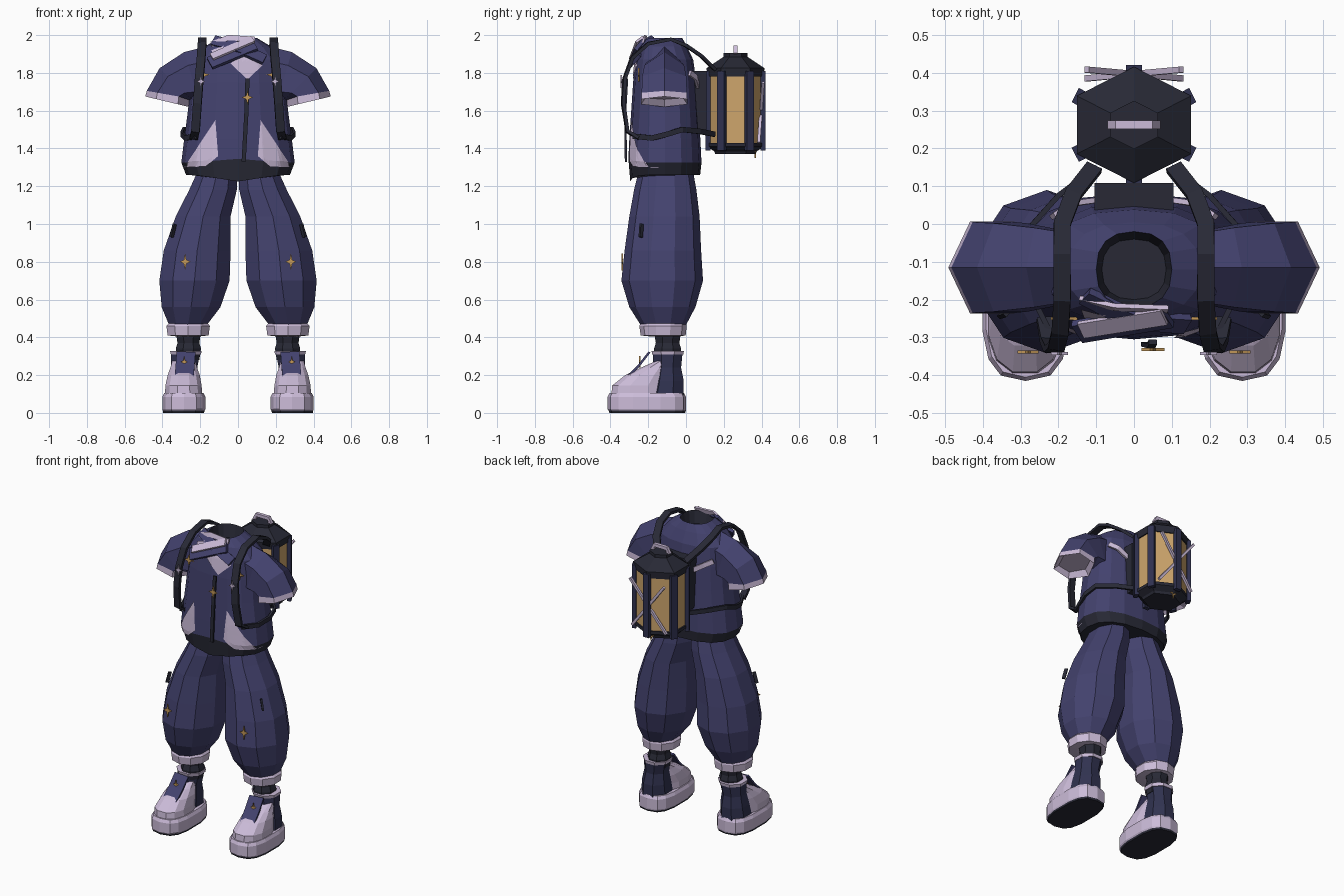
import bpy, bmesh, math
from mathutils import Vector
from mathutils.bvhtree import BVHTree

if "Cube" in bpy.data.objects:
    bpy.data.objects.remove(bpy.data.objects["Cube"])

PALETTE = {
    "navy": (0.056, 0.054, 0.155), "lavender": (0.60, 0.50, 0.69),
    "charcoal": (0.021, 0.022, 0.036), "amber": (0.62, 0.38, 0.15),
    "gold": (0.56, 0.32, 0.10), "slate": (0.030, 0.032, 0.080),
}
NAMES = list(PALETTE)
MATS = []
for n, c in PALETTE.items():
    m = bpy.data.materials.new(n)
    m.diffuse_color = (*c, 1)
    m.use_nodes = True
    m.node_tree.nodes["Principled BSDF"].inputs["Base Color"].default_value = m.diffuse_color
    MATS.append(m)


def finish(name, bm, mirror=False, recalc=True):
    if recalc:
        bmesh.ops.recalc_face_normals(bm, faces=bm.faces)
    me = bpy.data.meshes.new(name)
    bm.to_mesh(me)
    bm.free()
    for m in MATS:
        me.materials.append(m)
    ob = bpy.data.objects.new(name, me)
    bpy.context.collection.objects.link(ob)
    if mirror:
        mod = ob.modifiers.new("mirror", "MIRROR")
        mod.use_mirror_merge = False
    return ob


def loft_bm(rings, colours):
    """Skin a list of point rings; colours is one name or one per segment."""
    if isinstance(colours, str):
        colours = [colours] * (len(rings) - 1)
    bm = bmesh.new()
    vs = [[bm.verts.new(p) for p in r] for r in rings]
    n = len(vs[0])
    for a, b, c in zip(vs, vs[1:], colours):
        for i in range(n):
            j = (i + 1) % n
            bm.faces.new((a[i], a[j], b[j], b[i])).material_index = NAMES.index(c)
    bm.faces.new(vs[0]).material_index = NAMES.index(colours[0])
    bm.faces.new(vs[-1]).material_index = NAMES.index(colours[-1])
    bmesh.ops.recalc_face_normals(bm, faces=bm.faces)
    return bm


def loft(name, rings, colours, mirror=False):
    return finish(name, loft_bm(rings, colours), mirror)


def ring(z, x0, x1, y0, y1, n=10, e=2.0, turn=0.5, front_drop=0.0):
    """Horizontal superellipse ring; front_drop lowers its -y side."""
    pts = []
    for i in range(n):
        a = 2 * math.pi * (i + turn) / n
        c, s = math.cos(a), math.sin(a)
        u = math.copysign(abs(c) ** (2 / e), c)
        v = math.copysign(abs(s) ** (2 / e), s)
        drop = front_drop * max(0, -v) ** 3 * (1 - abs(u))
        pts.append(Vector(((x0 + x1) / 2 + u * (x1 - x0) / 2,
                           (y0 + y1) / 2 + v * (y1 - y0) / 2, z - drop)))
    return pts


def ribbon(name, path, side, width, thick, colour, mirror=False):
    """Flat strip along a path, with its width close to the side direction."""
    path = [Vector(p) for p in path]
    rings = []
    for i, p in enumerate(path):
        t = (path[min(i + 1, len(path) - 1)] - path[max(i - 1, 0)]).normalized()
        s = Vector(side)
        s = (s - t * s.dot(t)).normalized()
        k = t.cross(s) * thick / 2
        s = s * width / 2
        rings.append([p + s + k, p - s + k, p - s - k, p + s - k])
    return loft(name, rings, colour, mirror)


def star(name, x, y, z, w, h, colour, mirror=False):
    """Four-pointed sparkle plate facing the front."""
    rings = []
    for yy in (y - 0.004, y + 0.004):
        r = []
        for i in range(8):
            a, k = i * math.pi / 4, 0.5 if i % 2 == 0 else 0.17
            r.append(Vector((x + math.cos(a) * w * k, yy, z + math.sin(a) * h * k)))
        rings.append(r)
    return loft(name, rings, colour, mirror)


# Shirt body with dark waist lining and neck opening
shirt = [(1.26, .275, -.295, .075, .035), (1.325, .30, -.305, .082, -.02),
         (1.45, .285, -.30, .076, 0), (1.60, .265, -.29, .065, 0),
         (1.75, .25, -.28, .055, 0), (1.87, .235, -.265, .038, 0),
         (1.94, .175, -.245, .005, 0), (1.985, .10, -.22, -.02, .02),
         (1.90, .085, -.20, -.04, 0)]
bm = loft_bm([ring(z, -x, x, a, b, 16, 2.4, 0, d) for z, x, a, b, d in shirt],
             ["charcoal"] + ["navy"] * 6 + ["charcoal"])
surface = BVHTree.FromBMesh(bm)
finish("shirt", bm)


def patch(name, pts, colour, mirror=False, off=0.007):
    """Thin plate laid on the front of the shirt."""
    bm = bmesh.new()
    bm.faces.new([bm.verts.new((x, 0, z)) for x, z in pts])
    bmesh.ops.triangulate(bm, faces=bm.faces)
    for _ in range(3):
        bmesh.ops.subdivide_edges(bm, edges=bm.edges[:], cuts=1, use_grid_fill=True)
    for v in bm.verts:
        hit = surface.ray_cast(Vector((v.co.x, -2, v.co.z)), Vector((0, 1, 0)))[0]
        v.co.y = (hit.y if hit else -0.15) - off
    for f in bm.faces:
        f.material_index = NAMES.index(colour)
        f.normal_update()
        if f.normal.y > 0:
            f.normal_flip()
    return finish(name, bm, mirror, False)


# Pale hem corners and chest lapel
patch("hem_corners", [(.12, 1.55), (.105, 1.36), (.17, 1.305), (.285, 1.30)], "lavender", True)
patch("lapel", [(-.04, 1.85), (.04, 1.91), (.13, 1.84), (.05, 1.765)], "lavender")
patch("lapel_corner", [(-.14, 1.92), (-.13, 1.87), (-.03, 1.86), (-.06, 1.95)], "lavender")

# Crossed collar
ribbon("collar_under", [(.14, -.265, 1.87), (.0, -.255, 1.935), (-.13, -.19, 1.97)],
       (0, .6, .8), .06, .02, "navy")
ribbon("collar_band", [(-.15, -.285, 1.85), (.09, -.245, 1.95)], (0, .6, .8), .075, .02, "navy")
ribbon("collar_trim", [(-.14, -.28, 1.885), (.08, -.245, 1.978)], (0, .75, .66), .05, .012, "lavender")
ribbon("collar_edge", [(-.14, -.20, 1.95), (-.05, -.22, 1.985), (.09, -.225, 1.975)],
       (0, .3, 1), .03, .012, "lavender")

# Front placket and its charm
ribbon("placket", [(.05, -.312, 1.77), (.045, -.322, 1.60), (.03, -.318, 1.33)],
       (1, 0, 0), .022, .012, "charcoal")
star("placket_charm", .05, -.332, 1.67, .06, .08, "gold")

# Short sleeves with pale cuffs
HEX = [(1, 0), (.5, 1), (-.5, 1), (-1, 0), (-.5, -1), (.5, -1)]
sleeve = [(.13, 1.95, .16, 1.62, .085), (.285, 1.91, .20, 1.63, .105),
          (.415, 1.825, .24, 1.65, .117), (.483, 1.705, .257, 1.665, .12),
          (.491, 1.675, .26, 1.62, .122), (.455, 1.69, .285, 1.66, .10)]
rings = []
for xo, zo, xi, zi, h in sleeve:
    o, i = Vector((xo, -.115, zo)), Vector((xi, -.115, zi))
    rings.append([(o + i) / 2 + (o - i) / 2 * u + Vector((0, h * v, 0)) for u, v in HEX])
loft("sleeves", rings, ["navy"] * 3 + ["lavender"] * 2, True)

# Ballooning trouser legs
leg = [(1.32, .0, .20, -.24, .03), (1.18, .0, .265, -.275, .055),
       (1.04, .032, .337, -.30, .072), (.86, .03, .402, -.325, .08),
       (.70, .035, .426, -.342, .09), (.56, .085, .412, -.30, .05),
       (.465, .16, .37, -.24, .0)]
loft("trouser_legs", [ring(*r) for r in leg], "navy", True)
loft("trouser_cuffs", [ring(*r) for r in [
    (.475, .155, .372, -.24, 0), (.46, .143, .385, -.247, .004), (.41, .15, .378, -.24, -.002),
    (.405, .20, .33, -.19, -.04)]], "lavender", True)
star("knee_charms", .28, -.338, .80, .055, .09, "gold", True)
ribbon("pocket_slits", [(.335, -.235, 1.0), (.352, -.24, .93)], (1, .9, 0), .012, .02, "charcoal", True)

# Socks
loft("socks", [ring(*r, 8) for r in [
    (.43, .19, .335, -.175, -.02), (.37, .20, .325, -.165, -.03),
    (.34, .19, .335, -.175, -.02), (.28, .20, .33, -.17, -.03)]], "charcoal", True)

# Shoes: heel, collar trim, toe, tongue, sole
loft("shoe_heels", [ring(*r, 8) for r in [
    (.09, .195, .385, -.22, -.004), (.17, .20, .375, -.20, -.005), (.24, .21, .36, -.18, -.02),
    (.315, .195, .36, -.18, -.012)]], "slate", True)
loft("shoe_collars", [ring(*r, 8) for r in [
    (.308, .19, .362, -.185, -.008), (.328, .185, .367, -.19, -.004)]], "lavender", True)
loft("shoe_toes", [ring(*r, 12, 2.4) for r in [
    (.09, .185, .39, -.40, -.10), (.145, .19, .387, -.395, -.10), (.20, .20, .375, -.325, -.09),
    (.24, .215, .36, -.24, -.09), (.275, .225, .35, -.16, -.09)]], "lavender", True)
ribbon("shoe_tongues", [(.285, -.31, .19), (.28, -.25, .25), (.275, -.195, .32)],
       (1, 0, 0), .10, .012, "navy", True)
star("shoe_charms", .285, -.245, .27, .035, .06, "gold", True)
sole = [(0, .178, .398, -.405, -.005), (.012, .175, .40, -.41, -.001),
        (.02, .17, .403, -.415, 0), (.085, .17, .403, -.415, 0), (.105, .18, .393, -.405, -.01)]
loft("shoe_soles", [ring(*r, 14, 2.9) for r in sole], ["charcoal"] + ["lavender"] * 3, True)

# Shoulder straps and side straps
ribbon("shoulder_straps", [
    (.235, -.25, 1.455), (.225, -.31, 1.49), (.215, -.333, 1.64), (.205, -.325, 1.77),
    (.195, -.285, 1.88), (.19, -.20, 1.955), (.19, -.08, 1.978), (.19, .0, 1.945),
    (.16, .08, 1.89), (.105, .15, 1.82)], (1, .15, 0), .045, .018, "charcoal", True)
ribbon("side_straps", [
    (.225, -.28, 1.465), (.275, -.18, 1.455), (.298, -.10, 1.475), (.285, -.02, 1.50),
    (.20, .075, 1.49), (.10, .15, 1.475)], (0, 0, 1), .028, .014, "charcoal", True)
star("strap_charms", .197, -.343, 1.755, .045, .07, "lavender", True)
star("chest_charms", .185, -.25, 1.79, .07, .07, "gold", True)

# Back vents and lantern mount
ribbon("back_vents", [(.10, .063, 1.73), (.17, .052, 1.775), (.215, .02, 1.80)],
       (0, 0, 1), .03, .014, "lavender", True)
loft("lantern_mount", [[Vector((x, y, z)) for x, y in
                        ((-.105, .02), (.105, .02), (.105, .108), (-.105, .108))]
                       for z in (1.48, 1.81)], "charcoal")


# Lantern: six-sided body, roof, base, corner posts
def hexring(z, k):
    return [Vector((.173 * k * math.sin(i * math.pi / 3),
                    .262 + .152 * k * math.cos(i * math.pi / 3), z)) for i in range(6)]


loft("lantern_panes", [hexring(1.41, .93), hexring(1.79, .93)], "amber")
loft("lantern_roof", [hexring(z, k) for z, k in
                      ((1.78, .98), (1.825, 1.01), (1.885, .42), (1.905, .42))], "charcoal")
loft("lantern_base", [hexring(z, k) for z, k in
                      ((1.37, .70), (1.385, .74), (1.41, .99), (1.43, .99))], "charcoal")
for i, p in enumerate(hexring(0, .96)):
    d = Vector((p.x, p.y - .262, 0))
    ribbon("lantern_post_%d" % i, [(p.x, p.y, 1.39), (p.x, p.y, 1.81)],
           d.cross(Vector((0, 0, 1))), .042, .026, "slate")

# Lantern handle, crossed rods and hanging charm
ribbon("lantern_handle", [(-.06, .262, 1.90), (-.045, .262, 1.935), (.045, .262, 1.935),
                          (.06, .262, 1.90)], (0, 1, 0), .022, .022, "lavender")
for s in (-1, 1):
    ribbon("crossed_rod_" + ("a" if s < 0 else "b"),
           [(-.125 * s, .408, 1.75), (.125 * s, .385, 1.43)], (0, 1, 0), .016, .016, "lavender")
star("lantern_charm", 0, .367, 1.385, .045, .07, "gold")
